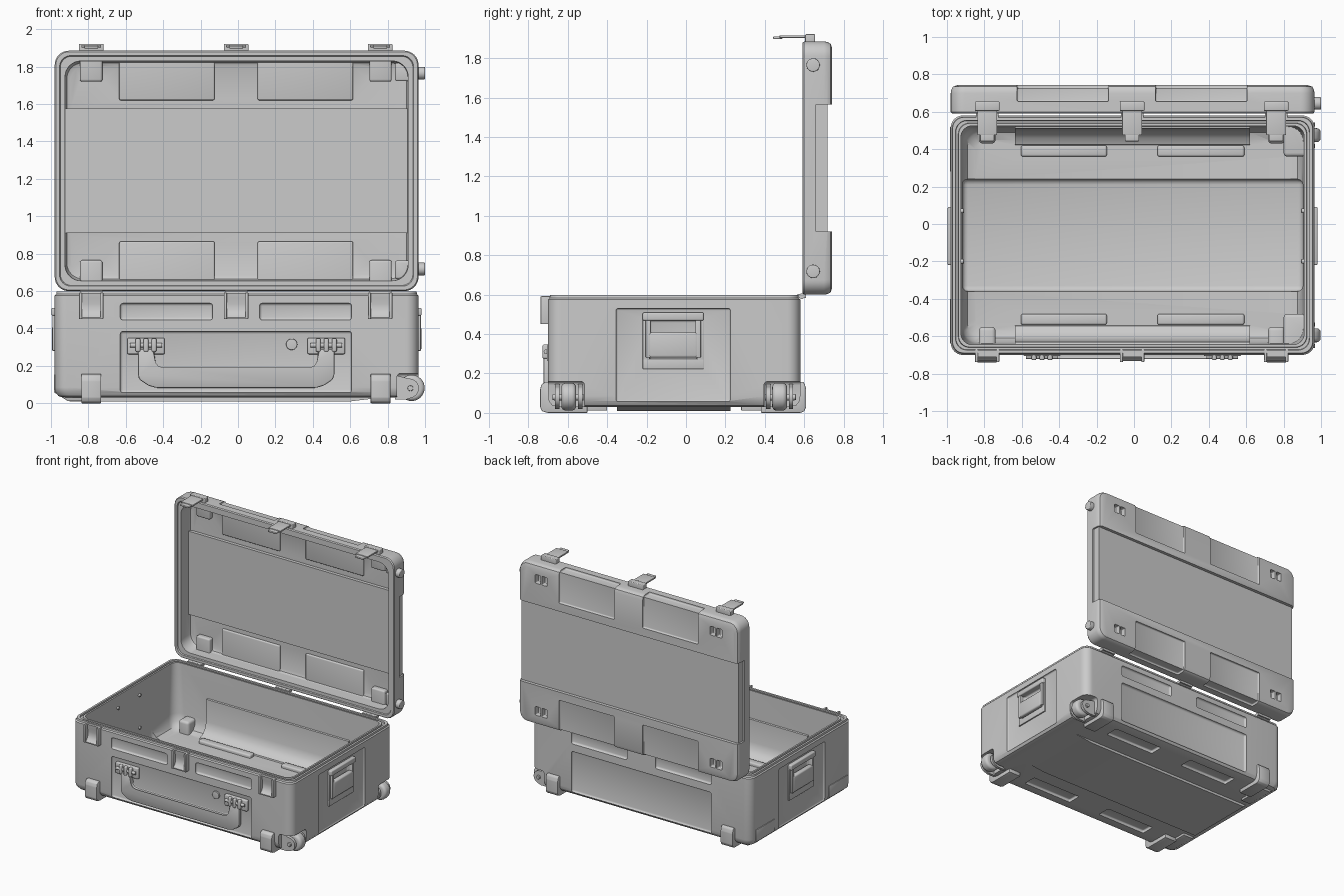
import bpy, bmesh, math
from mathutils import Matrix, Vector

def finish(name, bm):
    bmesh.ops.recalc_face_normals(bm, faces=bm.faces)
    me = bpy.data.meshes.new(name)
    bm.to_mesh(me)
    bm.free()
    ob = bpy.data.objects.new(name, me)
    bpy.context.collection.objects.link(ob)
    return ob

def box(name, x0, x1, y0, y1, z0, z1, bev=0.0):
    bm = bmesh.new()
    bmesh.ops.create_cube(bm, size=1)
    for v in bm.verts:
        v.co = Vector(((x0 + x1) / 2 + v.co.x * (x1 - x0), (y0 + y1) / 2 + v.co.y * (y1 - y0),
                       (z0 + z1) / 2 + v.co.z * (z1 - z0)))
    if bev:
        bmesh.ops.bevel(bm, geom=bm.edges[:], offset=bev, segments=3, profile=0.5, affect='EDGES')
    return finish(name, bm)

def prism(name, pts, axis, a0, a1, bev=0.0):
    bm = bmesh.new()
    put = (lambda p, a: (a, p[0], p[1])) if axis == 'x' else (lambda p, a: (p[0], a, p[1]))
    r = [[bm.verts.new(put(p, a)) for p in pts] for a in (a0, a1)]
    bm.faces.new(r[0])
    bm.faces.new(r[1])
    for i in range(len(pts)):
        j = (i + 1) % len(pts)
        bm.faces.new((r[0][i], r[0][j], r[1][j], r[1][i]))
    if bev:
        bmesh.ops.bevel(bm, geom=bm.edges[:], offset=bev, segments=2, profile=0.5, affect='EDGES')
    return finish(name, bm)

def cyl(name, c, r, length, axis, bev=0.0):
    bm = bmesh.new()
    bmesh.ops.create_cone(bm, cap_ends=True, segments=32, radius1=r, radius2=r, depth=length)
    if bev:
        rim = [e for e in bm.edges if abs(e.verts[0].co.z - e.verts[1].co.z) < 1e-5]
        bmesh.ops.bevel(bm, geom=rim, offset=bev, segments=4, profile=0.5, affect='EDGES')
    rot = Matrix.Rotation(math.pi / 2, 4, 'Y' if axis == 'x' else 'X')
    bm.transform(Matrix.Translation(c) @ rot)
    return finish(name, bm)

def shell(name, ext, rings, lying):
    """Rounded-rectangle rings (inset, height, corner radius) skinned into one thick tray."""
    bm = bmesh.new()
    loops = []
    for ins, h, r in rings:
        a0, a1, b0, b1 = ext[0] + ins, ext[1] - ins, ext[2] + ins, ext[3] - ins
        ring = []
        for k, (ca, cb) in enumerate(((a1 - r, b1 - r), (a0 + r, b1 - r), (a0 + r, b0 + r), (a1 - r, b0 + r))):
            for s in range(9):
                t = (k + s / 8) * math.pi / 2
                a, b = ca + r * math.cos(t), cb + r * math.sin(t)
                ring.append(bm.verts.new((a, b, h) if lying else (a, h, b)))
        loops.append(ring)
    for p, q in zip(loops, loops[1:]):
        for i in range(len(p)):
            j = (i + 1) % len(p)
            bm.faces.new((p[i], p[j], q[j], q[i]))
    bm.faces.new(loops[0])
    bm.faces.new(loops[-1])
    return finish(name, bm)

def boolean(ob, tools, op):
    bpy.context.view_layer.objects.active = ob
    for t in tools:
        m = ob.modifiers.new('b', 'BOOLEAN')
        m.operation, m.object, m.solver = op, t, 'EXACT'
        bpy.ops.object.modifier_apply(modifier=m.name)
        bpy.data.objects.remove(t)

my = lambda y: -0.12 - y                       # mirror about the case's mid plane
def ybox(n, x0, x1, y0, y1, z0, z1, bev=0.0):  # front box and its rear twin
    return [box(n, x0, x1, y0, y1, z0, z1, bev), box(n, x0, x1, my(y1), my(y0), z0, z1, bev)]

LATCH_X = (-0.785, -0.01, 0.76)
FOOT_X = (-0.785, 0.762)
PANELS = ((-0.635, -0.125), (0.105, 0.615))

# base tray
base = shell('base_tray', (-0.98, 0.965, -0.70, 0.58),
             [(0.05, 0.03, 0.05), (0.02, 0.038, 0.06), (0.004, 0.06, 0.065), (0, 0.085, 0.065),
              (0, 0.575, 0.065), (0.008, 0.583, 0.06), (0.01, 0.597, 0.06), (0.026, 0.597, 0.06),
              (0.028, 0.585, 0.06), (0.04, 0.585, 0.06), (0.042, 0.597, 0.06), (0.055, 0.597, 0.06),
              (0.06, 0.20, 0.08), (0.068, 0.14, 0.08), (0.09, 0.105, 0.08), (0.13, 0.09, 0.06)], True)
add = [prism('add', [(-0.93, 0.07), (-0.93, 0.045), (-0.90, 0.01), (0.60, 0.01), (0.93, 0.05), (0.93, 0.07)],
             'y', -0.35, 0.225)]
for f in (lambda y: y, my):                    # inner bulges behind the wall panels
    add.append(prism('add', [(f(y), z) for y, z in ((-0.67, 0.07), (-0.67, 0.385), (-0.63, 0.375), (-0.625, 0.20),
               (-0.61, 0.15), (-0.58, 0.115), (-0.545, 0.10), (-0.535, 0.07))], 'x', -0.635, 0.62))
for x0, x1 in ((-0.605, -0.145), (0.125, 0.59)):
    add += ybox('add', x0, x1, -0.54, -0.48, 0.06, 0.115, 0.012)
for x in FOOT_X:
    add += ybox('add', x - 0.045, x + 0.045, -0.67, -0.55, 0.06, 0.19, 0.02)
add += ybox('add', 0.80, 0.935, -0.67, -0.48, 0.06, 0.205, 0.02)
boolean(base, add, 'UNION')

cut = [box('cut', -0.918, 0.903, -0.36, 0.24, 0.055, 0.3, 0.03)]
for x0, x1 in ((-0.63, -0.135), (0.115, 0.608)):
    cut += ybox('cut', x0, x1, -0.78, -0.684, 0.445, 0.535, 0.015)
cut += ybox('cut', -0.63, 0.608, -0.80, -0.682, 0.056, 0.385, 0.015)
for x0, x1 in ((-0.605, -0.145), (0.125, 0.59)):
    cut += ybox('cut', x0 + 0.01, x1 - 0.01, -0.60, -0.49, -0.05, 0.052, 0.01)
for x0, x1 in ((-1.1, -0.967), (0.952, 1.1)):
    cut.append(box('cut', x0, x1, -0.355, 0.225, 0.056, 0.53, 0.01))
for x0, x1 in ((-1.1, -0.94), (0.925, 1.1)):
    cut.append(box('cut', x0, x1, -0.185, 0.055, 0.26, 0.47, 0.012))
cut += ybox('cut', 0.85, 1.1, -0.9, -0.515, -0.1, 0.16, 0.02)
boolean(base, cut, 'DIFFERENCE')

# lid, standing open
lid = shell('lid', (-0.98, 0.965, 0.60, 1.885),
            [(0.035, 0.742, 0.05), (0.012, 0.734, 0.065), (0.003, 0.718, 0.075), (0, 0.70, 0.075),
             (0, 0.60, 0.075), (0.006, 0.592, 0.07), (0.026, 0.592, 0.06), (0.03, 0.60, 0.06),
             (0.055, 0.60, 0.085), (0.058, 0.69, 0.085), (0.065, 0.708, 0.085), (0.085, 0.716, 0.07)], False)
add = [box('add', -0.94, 0.925, 0.69, 0.728, 0.91, 1.575)]
cut = [box('cut', -1.1, 1.1, 0.717, 0.9, 0.92, 1.565),
       box('cut', -1.1, -0.966, 0.66, 0.9, 0.92, 1.565), box('cut', 0.951, 1.1, 0.66, 0.9, 0.92, 1.565)]
for f in (lambda z: z, lambda z: 2.485 - z):
    zbox = lambda n, x0, x1, y0, y1, z0, z1, b=0.0: box(n, x0, x1, y0, y1, min(f(z0), f(z1)), max(f(z0), f(z1)), b)
    for x0, x1 in PANELS:
        add.append(zbox('add', x0, x1, 0.70, 0.728, 1.62, 1.85, 0.008))
        cut.append(zbox('cut', x0 + 0.01, x1 - 0.01, 0.725, 0.85, 1.63, 2.0, 0.008))
        cut.append(zbox('cut', x0 + 0.01, x1 - 0.01, 0.655, 0.85, 1.87, 2.0, 0.008))
    for x in FOOT_X:
        add.append(zbox('add', x - 0.06, x + 0.06, 0.675, 0.726, 1.72, 1.85, 0.012))
        for s in (-0.029, 0.029):
            cut.append(zbox('cut', x + s - 0.023, x + s + 0.023, 0.70, 0.85, 1.735, 1.805, 0.006))
    add.append(zbox('add', 0.84, 0.93, 0.66, 0.727, 1.722, 1.82, 0.01))
boolean(lid, add, 'UNION')
boolean(lid, cut, 'DIFFERENCE')

# bumper knobs on the lid's wheel end
for z in (1.765, 0.718):
    cyl('lid_knob', (0.965, 0.645, z), 0.034, 0.07, 'x', 0.006)

# latches on the lid, catches on the base, hinges between
for x in LATCH_X:
    box('latch_mount', x - 0.066, x + 0.066, 0.605, 0.655, 1.872, 1.922, 0.006)
    box('latch_plate', x - 0.053, x + 0.053, 0.475, 0.64, 1.903, 1.916, 0.003)
    box('latch_tab', x - 0.038, x + 0.038, 0.442, 0.49, 1.897, 1.911, 0.005)
    for s in (-0.057, 0.057):
        box('catch_rail', x + s - 0.008, x + s + 0.008, -0.738, -0.67, 0.45, 0.592, 0.004)
    prism('catch_ramp', [(-0.68, 0.59), (-0.712, 0.59), (-0.709, 0.56), (-0.703, 0.53), (-0.705, 0.50),
                         (-0.715, 0.475), (-0.733, 0.458), (-0.733, 0.45), (-0.68, 0.45)], 'x', x - 0.052, x + 0.052)
    cyl('hinge_barrel', (x, 0.588, 0.592), 0.014, 0.12, 'x')
    box('hinge_leaf', x - 0.06, x + 0.06, 0.565, 0.61, 0.583, 0.603)

# feet, front and rear
for f, d in ((lambda y: y, 0), (my, 0.01)):
    for x in FOOT_X:
        pts = [(-0.50, 0.05), (-0.50, 0.0), (-0.70, 0.0), (-0.73 + d, 0.008), (-0.74 + d, 0.03),
               (-0.74 + d, 0.12), (-0.733 + d, 0.145), (-0.715, 0.157), (-0.685, 0.157), (-0.685, 0.05)]
        prism('foot', [(f(y), z) for y, z in pts], 'x', x - 0.053, x + 0.053, 0.004)
    # corner guards at the plain end
    y0, y1 = sorted((f(-0.708), f(-0.50)))
    g = prism('corner_guard', [(-0.985, 0.155), (-0.985, 0.06), (-0.91, 0.012), (-0.83, 0.012), (-0.83, 0.06),
                               (-0.945, 0.075), (-0.945, 0.155)], 'y', f(-0.64), f(-0.40), 0.004)
    # wheels with brackets and axles
    yc = f(-0.595)
    cyl('wheel', (0.928, yc, 0.082), 0.070, 0.075, 'y', 0.022)
    cyl('axle', (0.922, yc, 0.08), 0.016, 0.15, 'y')
    for s in (-0.058, 0.058):
        dome = [(0.84, 0.02), (0.90, 0.02)] + [(0.915 + 0.052 * math.cos(a), 0.08 + 0.052 * math.sin(a))
               for a in [math.radians(-70 + 16 * i) for i in range(11)]] + [(0.84, 0.15)]
        prism('wheel_bracket', dome, 'y', yc + s - 0.011, yc + s + 0.011)
    cyl('axle_bolt', (0.922, f(-0.668), 0.08), 0.015, 0.02, 'y', 0.004)

# front carry handle
half = [(-0.535, 0.29), (-0.535, 0.15), (-0.525, 0.125), (-0.48, 0.095), (-0.44, 0.083)]
inner = [(-0.39, 0.182), (-0.43, 0.19), (-0.448, 0.215), (-0.448, 0.29)]
flip = lambda pts: [(-0.02 - x, z) for x, z in reversed(pts)]
prism('carry_handle', half + flip(half) + flip(inner) + inner, 'y', -0.722, -0.69, 0.008)
for xc in (-0.492, 0.472):
    box('handle_bracket', xc - 0.10, xc + 0.10, -0.706, -0.67, 0.262, 0.35, 0.008)
    for i in (-1, 0, 1):
        box('handle_knuckle', xc + i * 0.043 - 0.013, xc + i * 0.043 + 0.013, -0.728, -0.69, 0.275, 0.347, 0.008)
    cyl('handle_pin', (xc, -0.71, 0.31), 0.012, 0.17, 'x')
cyl('pressure_valve', (0.287, -0.685, 0.315), 0.03, 0.02, 'y', 0.003)

# end handles
for s, xw in ((-1, -0.965), (1, 0.95)):
    def ebox(n, d0, d1, *r):
        a, b = sorted((xw + s * d0, xw + s * d1))
        box(n, a, b, *r)
    ebox('end_handle_hinge', -0.01, 0.032, -0.22, 0.09, 0.468, 0.51, 0.008)
    ebox('end_handle_base', -0.01, 0.012, -0.22, 0.09, 0.222, 0.275, 0.005)
    for y0, y1 in ((-0.22, -0.185), (0.055, 0.09)):
        ebox('end_handle_frame', -0.01, 0.012, y0, y1, 0.23, 0.48, 0.005)
    for y0, y1 in ((-0.205, -0.178), (0.048, 0.075)):
        ebox('end_handle_arm', 0.0, 0.028, y0, y1, 0.28, 0.48, 0.005)
    ebox('end_handle_grip', -0.012, 0.03, -0.19, 0.06, 0.28, 0.41, 0.012)
    # rivets inside
    for y, z in ((-0.2, 0.5), (0.07, 0.5), (-0.2, 0.24), (0.07, 0.24)):
        cyl('inner_rivet', (-0.92 if s < 0 else 0.905, y, z), 0.012, 0.022, 'x', 0.004)

# smooth shading with crisp edges
bpy.ops.object.select_all(action='DESELECT')
for ob in bpy.context.scene.objects:
    ob.select_set(True)
bpy.context.view_layer.objects.active = base
bpy.ops.object.shade_smooth_by_angle(angle=math.radians(32))
